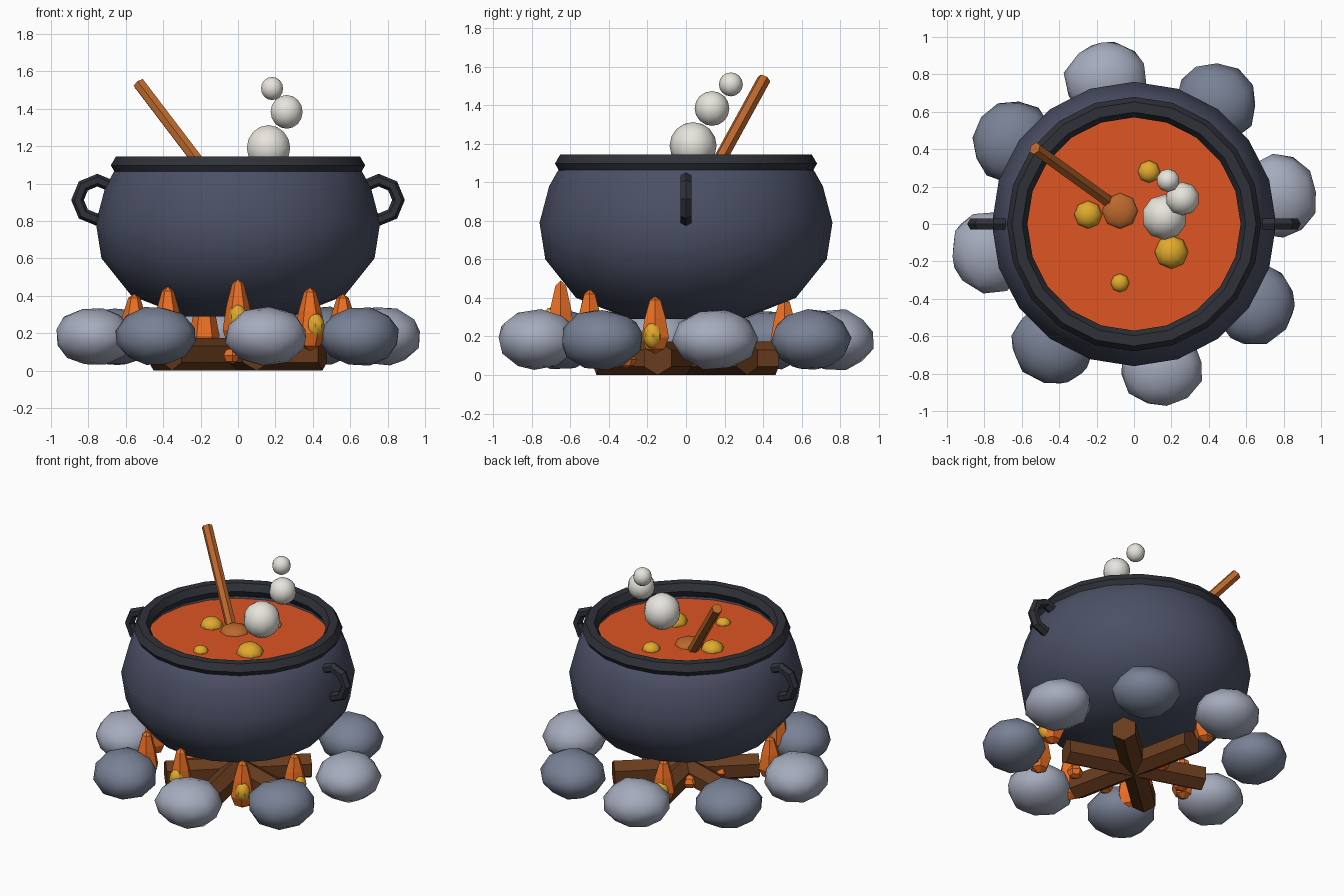
import bpy, bmesh, math, random
from mathutils import Vector, Matrix

if "Cube" in bpy.data.objects:
    bpy.data.objects.remove(bpy.data.objects["Cube"])

random.seed(4)


def mat(name, r, g, b):
    m = bpy.data.materials.new(name)
    m.diffuse_color = (r, g, b, 1)
    m.use_nodes = True
    m.node_tree.nodes["Principled BSDF"].inputs["Base Color"].default_value = m.diffuse_color
    return m


IRON = mat("iron", .07, .08, .13)
DARK = mat("dark_iron", .028, .031, .04)
SOUP = mat("soup", .73, .09, .017)
YELLOW = mat("yellow", .75, .40, .026)
WOOD = mat("spoon_wood", .50, .14, .026)
LOG = mat("log_wood", .14, .045, .013)
FIRE = mat("fire", .83, .16, .017)
STEAM = mat("steam", .80, .78, .72)
STONES = [mat("light_stone", .38, .41, .51), mat("dark_stone", .19, .22, .30)]


def finish(name, material, smooth=None):
    o = bpy.context.object
    o.name = name
    o.data.materials.append(material)
    if smooth:
        bpy.ops.object.shade_smooth_by_angle(angle=math.radians(smooth))
    return o


def lathe(name, profile, sides, material, loc=(0, 0, 0), smooth=None):
    """Revolve (radius, z) points around z; end rings are filled or meet at a point."""
    bm = bmesh.new()
    rings = []
    for r, z in profile:
        n = sides if r > 0 else 1
        rings.append([bm.verts.new((r * math.cos(math.tau * i / sides),
                                    r * math.sin(math.tau * i / sides), z)) for i in range(n)])
    for a, b in zip(rings, rings[1:]):
        for i in range(sides):
            j = (i + 1) % sides
            quad = [a[i % len(a)], a[j % len(a)], b[j % len(b)], b[i % len(b)]]
            bm.faces.new(list(dict.fromkeys(quad)))
    bmesh.ops.recalc_face_normals(bm, faces=bm.faces)
    me = bpy.data.meshes.new(name)
    bm.to_mesh(me)
    bm.free()
    o = bpy.data.objects.new(name, me)
    o.location = loc
    bpy.context.collection.objects.link(o)
    bpy.ops.object.select_all(action='DESELECT')
    o.select_set(True)
    bpy.context.view_layer.objects.active = o
    return finish(name, material, smooth)


def ball(name, loc, scale, material, seg=8, rings=6, smooth=40):
    bpy.ops.mesh.primitive_uv_sphere_add(segments=seg, ring_count=rings, radius=1, location=loc)
    bpy.context.object.scale = scale
    return finish(name, material, smooth)


def rod(name, a, b, radius, material, sides=6, spin=0.0):
    a, b = Vector(a), Vector(b)
    bpy.ops.mesh.primitive_cylinder_add(vertices=sides, radius=radius, depth=(b - a).length)
    o = finish(name, material)
    o.data.transform(Matrix.Rotation(spin, 4, 'Z'))
    o.location = (a + b) / 2
    o.rotation_euler = (b - a).to_track_quat('Z', 'Y').to_euler()
    return o


# Pot body, with an inner wall that holds the soup
lathe("pot_body", [(0, .29), (.29, .29), (.57, .40), (.73, .60), (.76, .79), (.71, .98),
                   (.665, 1.06), (.62, 1.10), (.60, 1.07), (.60, 1.0), (0, 1.0)],
      20, IRON, smooth=50)
bpy.ops.mesh.primitive_torus_add(major_segments=20, minor_segments=6, major_radius=.625,
                                 minor_radius=.055, location=(0, 0, 1.097))
finish("pot_rim", DARK, 40)
for side, s in (("left", -1), ("right", 1)):
    bpy.ops.mesh.primitive_torus_add(major_segments=8, minor_segments=6, major_radius=.106,
                                     minor_radius=.034, location=(s * .752, 0, .912),
                                     rotation=(math.pi / 2, 0, 0))
    finish(side + "_handle", DARK)

# Soup with floating bubbles
lathe("soup", [(0, 1.005), (.60, 1.005), (.60, 1.033), (0, 1.033)], 20, SOUP)
for i, (x, y, r) in enumerate([(.08, .28, .06), (-.245, .05, .075), (.2, -.15, .09), (-.075, -.315, .05)]):
    ball(f"soup_bubble_{i + 1}", (x, y, 1.035), (r, r, r * .75), YELLOW)

# Spoon
rod("spoon_handle", (-.53, .405, 1.535), (-.10, .095, .97), .035, WOOD)
ball("spoon_bowl", (-.075, .07, 1.025), (.10, .10, .05), WOOD)

# Steam puffs
for i, (x, y, z, r) in enumerate([(.163, .037, 1.19, .122), (.26, .135, 1.383, .09), (.182, .233, 1.508, .062)]):
    ball(f"steam_puff_{i + 1}", (x, y, z), (r, r, r), STEAM, 10, 8)

# Ring of stones in alternating greys
for i in range(8):
    a = math.radians(11 + 45 * i)
    bpy.ops.mesh.primitive_ico_sphere_add(subdivisions=2, radius=1,
                                          location=(.785 * math.cos(a), .785 * math.sin(a), .183))
    o = finish(f"stone_{i + 1}", STONES[i % 2], 60)
    o.data.transform(Matrix.Rotation(random.uniform(0, 3), 4, (1, .4, .2)))
    for v in o.data.vertices:
        v.co *= random.uniform(.96, 1.03)
    o.scale = (.21, .225, .16)
    o.rotation_euler = (0, 0, a)

# Three crossed logs
for i in range(3):
    a = math.radians(-78 + 60 * i)
    d = Vector((math.cos(a), math.sin(a), 0)) * .475
    c = Vector((0, 0, .087))
    o = rod(f"log_{i + 1}", c - d, c + d, .087, LOG)
    # turn one ridge of the hexagon straight down
    o.rotation_euler = (0, math.pi / 2, a)
    o.data.transform(Matrix.Rotation(math.pi / 2, 4, 'Z'))

# Flames with yellow cores on their outer side
flames = [(0, -.65, .49, .38), (-.375, -.50, .45, .34), (.385, -.50, .445, .34),
          (-.555, -.16, .41, .30), (.56, -.16, .41, .30), (-.18, .51, .40, .30)]
for i, (x, y, top, h) in enumerate(flames):
    shape = [(0, 0), (.055, .08), (.082, .28), (.062, .62), (.032, .93), (0, 1)]
    lathe(f"flame_{i + 1}", [(r, z * h) for r, z in shape], 6, FIRE, (x, y, top - h))
    out = Vector((x, y, 0)).normalized() * .045
    ball(f"flame_core_{i + 1}", (x + out.x, y + out.y, top - .205), (.05, .05, .068), YELLOW)

# Embers among the logs
for i, (x, y) in enumerate([(.24, -.31), (-.03, -.33), (-.39, .01), (-.12, .13), (-.19, -.12)]):
    ball(f"ember_{i + 1}", (x, y, .08), (.055, .055, .045), FIRE, 6, 4, None)
